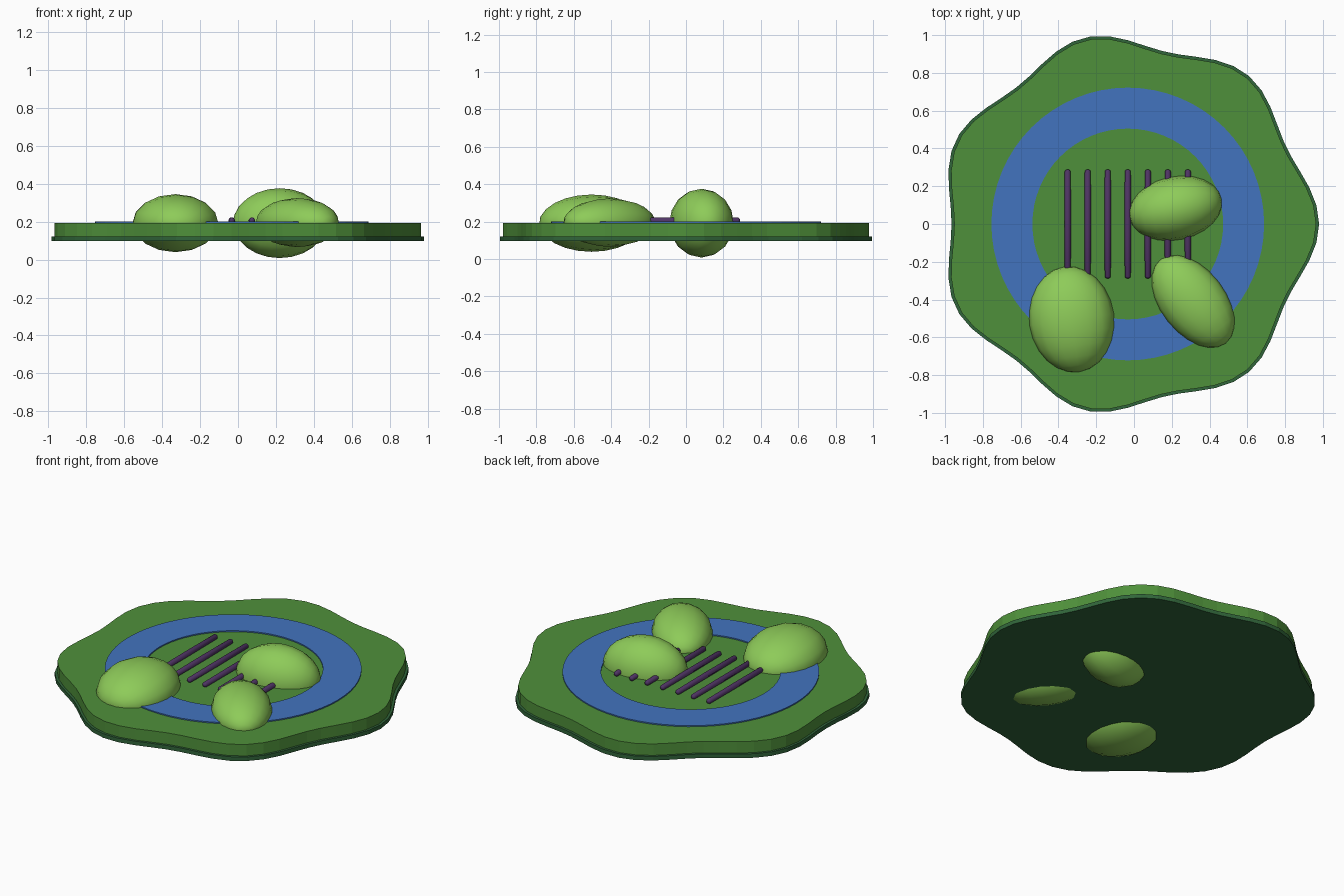
import bpy
import bmesh
from math import cos, sin, pi, radians
from mathutils import Matrix

if "Cube" in bpy.data.objects:
    bpy.data.objects.remove(bpy.data.objects["Cube"])

CENTRE_X = -0.033


def material(name, rgb):
    m = bpy.data.materials.new(name)
    m.use_nodes = True
    m.diffuse_color = (*rgb, 1)
    bsdf = next(n for n in m.node_tree.nodes if n.type == "BSDF_PRINCIPLED")
    bsdf.inputs["Base Color"].default_value = (*rgb, 1)
    return m


leaf_green = material("leaf green", (0.078, 0.28, 0.043))
dark_green = material("dark green", (0.03, 0.13, 0.042))
lime_green = material("lime green", (0.27, 0.6, 0.1))
blue = material("blue", (0.055, 0.175, 0.52))
purple = material("purple", (0.08, 0.035, 0.13))


def add_object(name, bm, mat, smooth=False):
    bmesh.ops.recalc_face_normals(bm, faces=bm.faces)
    mesh = bpy.data.meshes.new(name)
    bm.to_mesh(mesh)
    bm.free()
    mesh.materials.append(mat)
    obj = bpy.data.objects.new(name, mesh)
    bpy.context.collection.objects.link(obj)
    if smooth:
        for p in mesh.polygons:
            p.use_smooth = True
    return obj


def extrude_up(bm, faces, height):
    out = bmesh.ops.extrude_face_region(bm, geom=faces)
    verts = [g for g in out["geom"] if isinstance(g, bmesh.types.BMVert)]
    bmesh.ops.translate(bm, verts=verts, vec=(0, 0, height))


def circle(bm, radius, z, count, wave=0):
    # A ring of vertices, optionally with seven lobes
    verts = []
    for i in range(count):
        a = 2 * pi * i / count
        r = radius + wave * cos(7 * a)
        verts.append(bm.verts.new((CENTRE_X + r * cos(a), r * sin(a), z)))
    return verts


# Wavy base slabs
def slab(name, radius, bottom, top, mat):
    bm = bmesh.new()
    face = bm.faces.new(circle(bm, radius, bottom, 64, 0.04))
    extrude_up(bm, [face], top - bottom)
    add_object(name, bm, mat)


slab("base_rim", 0.973, 0.097, 0.122, dark_green)
slab("base_top", 0.958, 0.122, 0.193, leaf_green)

# Flat blue ring
bm = bmesh.new()
inner = circle(bm, 0.505, 0.19, 64)
outer = circle(bm, 0.722, 0.19, 64)
faces = [bm.faces.new((inner[i - 1], outer[i - 1], outer[i], inner[i]))
         for i in range(64)]
extrude_up(bm, faces, 0.01)
add_object("blue_ring", bm, blue)

# Row of round-ended bars
for i in range(7):
    bm = bmesh.new()
    bmesh.ops.create_uvsphere(bm, u_segments=12, v_segments=8, radius=0.017,
                              matrix=Matrix.Rotation(pi / 2, 4, "X"))
    bmesh.ops.bisect_plane(bm, geom=bm.verts[:] + bm.edges[:] + bm.faces[:],
                           plane_co=(0, 0, 0), plane_no=(0, 1, 0))
    for v in bm.verts:
        if abs(v.co.y) > 1e-5:
            v.co.y += 0.272 if v.co.y > 0 else -0.272
    bar = add_object(f"bar_{i + 1}", bm, purple, True)
    bar.location = (CENTRE_X + (i - 3) * 0.106, 0, 0.206)


# Rounded mounds, with their poles along the long axis
def mound(name, centre, half_sizes, angle):
    bm = bmesh.new()
    turn = (Matrix.Translation(centre) @ Matrix.Rotation(radians(angle), 4, "Z")
            @ Matrix.Diagonal((*half_sizes, 1)) @ Matrix.Rotation(pi / 2, 4, "Y"))
    bmesh.ops.create_uvsphere(bm, u_segments=16, v_segments=12, radius=1, matrix=turn)
    add_object(name, bm, lime_green, True)


mound("front_right_mound", (-0.33, -0.505, 0.192), (0.281, 0.226, 0.153), 98)
mound("middle_mound", (0.22, 0.083, 0.192), (0.249, 0.168, 0.184), 12)
mound("front_left_mound", (0.313, -0.41, 0.195), (0.281, 0.172, 0.129), -52)
